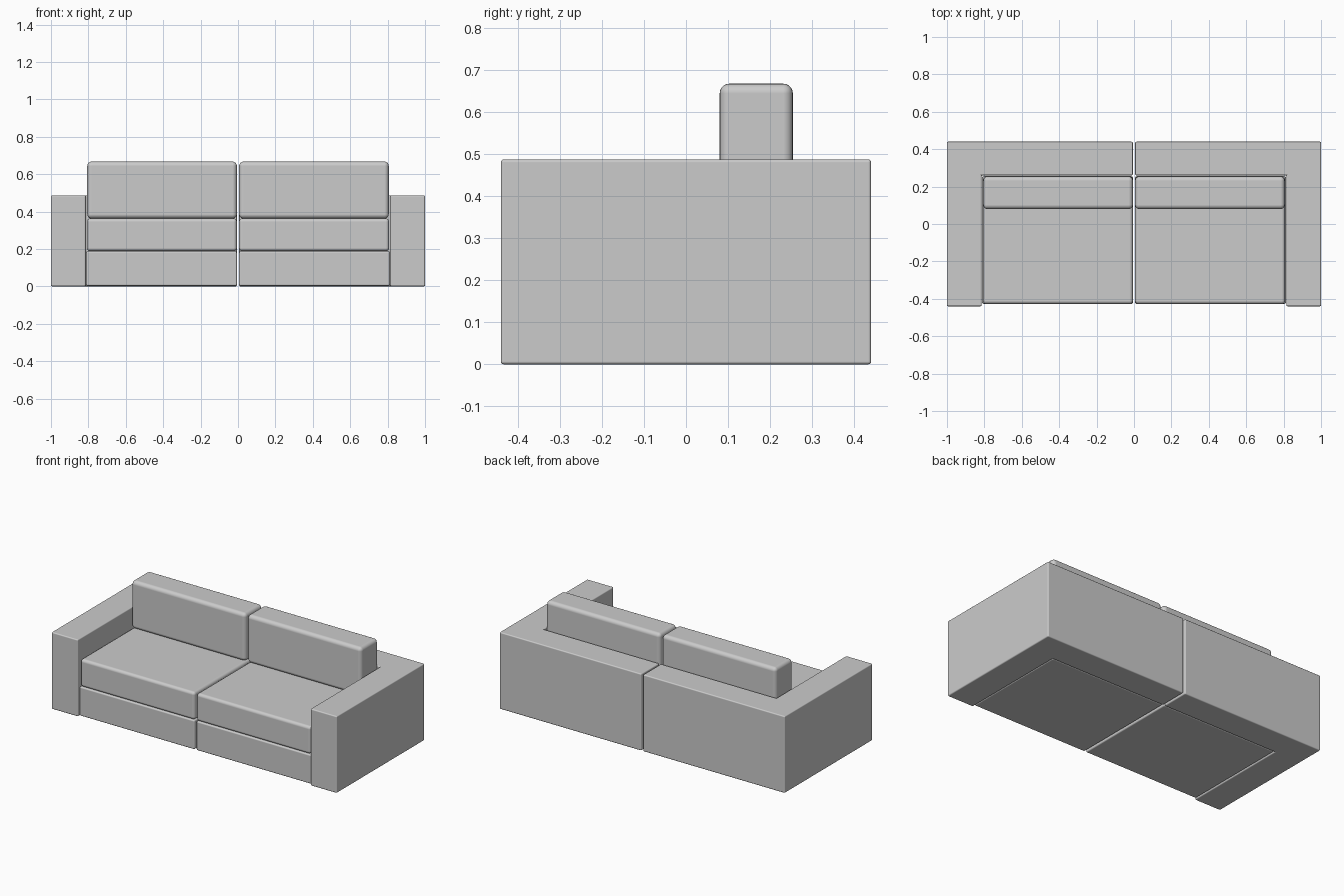
import bpy, bmesh

if "Cube" in bpy.data.objects:
    bpy.data.objects.remove(bpy.data.objects["Cube"])


def prism(name, outline, z0, z1, radius, segments):
    """Extrude an xy outline from z0 to z1, round its edges and mirror it across x."""
    bm = bmesh.new()
    face = bm.faces.new([bm.verts.new((x, y, z0)) for x, y in outline])
    up = bmesh.ops.extrude_face_region(bm, geom=[face])
    verts = [g for g in up["geom"] if isinstance(g, bmesh.types.BMVert)]
    bmesh.ops.translate(bm, verts=verts, vec=(0, 0, z1 - z0))
    bmesh.ops.recalc_face_normals(bm, faces=bm.faces)
    mesh = bpy.data.meshes.new(name)
    bm.to_mesh(mesh)
    bm.free()
    obj = bpy.data.objects.new(name, mesh)
    bpy.context.collection.objects.link(obj)
    bpy.context.view_layer.objects.active = obj
    bpy.ops.object.select_all(action='DESELECT')
    obj.select_set(True)
    bpy.ops.object.shade_smooth_by_angle(angle=0.7)
    bevel = obj.modifiers.new("rounded_edges", 'BEVEL')
    bevel.width = radius
    bevel.segments = segments
    bevel.harden_normals = True
    obj.modifiers.new("other_half", 'MIRROR').use_mirror_merge = False
    return obj


def block(name, x, y, z, radius, segments):
    outline = [(x[0], y[0]), (x[1], y[0]), (x[1], y[1]), (x[0], y[1])]
    return prism(name, outline, z[0], z[1], radius, segments)


# L-shaped arm and back frame
prism("arm_and_back_frame",
      [(0.006, 0.26), (0.815, 0.26), (0.815, -0.44),
       (1.0, -0.44), (1.0, 0.44), (0.006, 0.44)],
      0.0, 0.487, 0.007, 3)

# plinth under the seats
block("seat_base", (0.006, 0.812), (-0.428, 0.257), (0.003, 0.187), 0.008, 3)

# seat cushions
block("seat_cushion", (0.006, 0.808), (-0.428, 0.255), (0.188, 0.363), 0.018, 4)

# back cushions
block("back_cushion", (0.006, 0.806), (0.08, 0.254), (0.363, 0.667), 0.023, 5)
